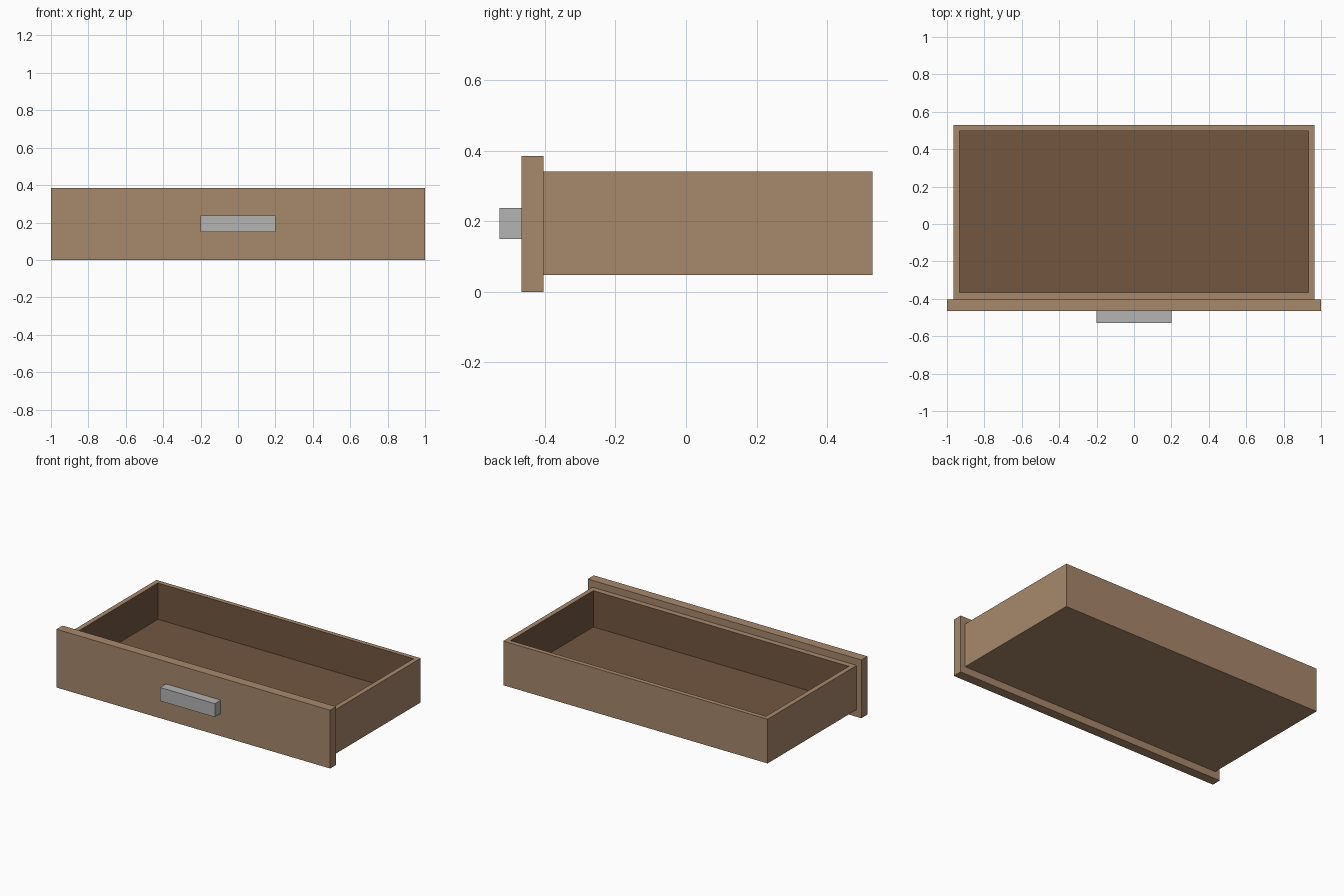
import bpy, bmesh
from mathutils import Vector

if "Cube" in bpy.data.objects:
    bpy.data.objects.remove(bpy.data.objects["Cube"])


def material(name, srgb):
    lin = [((c / 255 + 0.055) / 1.055) ** 2.4 for c in srgb]
    m = bpy.data.materials.new(name)
    m.diffuse_color = (*lin, 1)
    m.use_nodes = True
    m.node_tree.nodes["Principled BSDF"].inputs["Base Color"].default_value = m.diffuse_color
    return m


wood = material("light_wood", (167, 136, 108))
inside = material("dark_wood_inside", (115, 86, 65))
metal = material("grey_metal", (179, 179, 179))


def box_mesh(lo, hi):
    lo, hi = Vector(lo), Vector(hi)
    bm = bmesh.new()
    bmesh.ops.create_cube(bm, size=1)
    for v in bm.verts:
        v.co = (lo + hi) / 2 + v.co * (hi - lo)
    return bm


def finish(name, bm, mats):
    me = bpy.data.meshes.new(name)
    bm.to_mesh(me)
    bm.free()
    for m in mats:
        me.materials.append(m)
    ob = bpy.data.objects.new(name, me)
    bpy.context.collection.objects.link(ob)


# Drawer tray: top inset for the rim, then pushed down into a dark cavity
TOP, FLOOR = 0.34, 0.10
bm = box_mesh((-0.966, -0.403, 0.048), (0.966, 0.528, TOP))
top = max(bm.faces, key=lambda f: f.calc_center_median().z)
bmesh.ops.inset_region(bm, faces=[top], thickness=0.03)
for v in top.verts:
    v.co.x = 0.934 if v.co.x > 0 else -0.934
    v.co.y = 0.498 if v.co.y > 0 else -0.366
cavity = bmesh.ops.extrude_discrete_faces(bm, faces=[top])["faces"][0]
for v in cavity.verts:
    v.co.z = FLOOR
cavity.material_index = 1
for e in cavity.edges:
    for f in e.link_faces:
        f.material_index = 1
finish("drawer_tray", bm, [wood, inside])

# Front panel and pull handle
finish("front_panel", box_mesh((-1, -0.466, 0), (1, -0.403, 0.385)), [wood])
finish("handle", box_mesh((-0.2, -0.528, 0.149), (0.2, -0.466, 0.238)), [metal])
